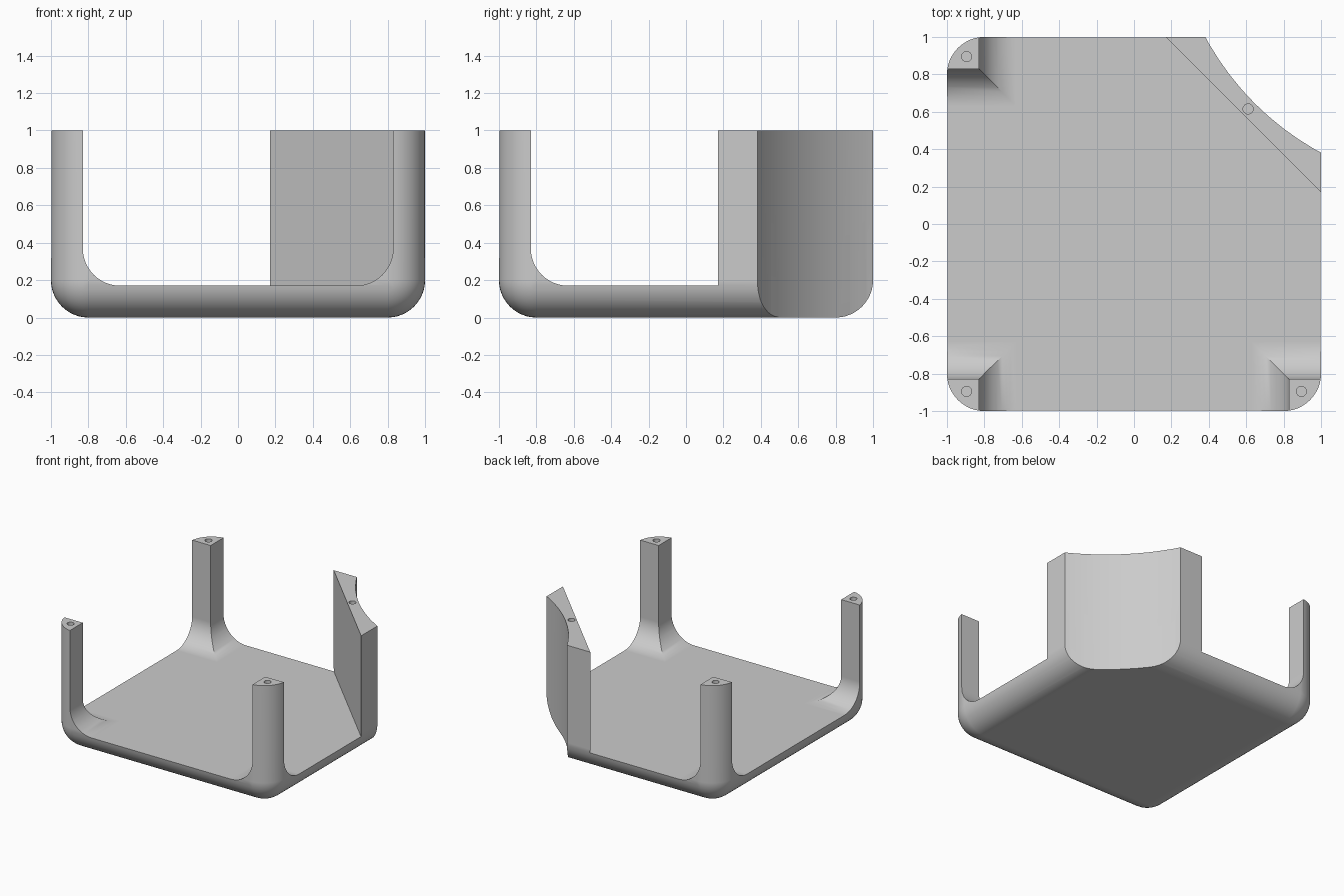
import bpy, bmesh, math
from mathutils import Vector

cube = bpy.data.objects.get("Cube")
if cube:
    bpy.data.objects.remove(cube, do_unlink=True)

RADIUS = 0.2       # outer edge rounding and window fillets
POST = 0.83        # inner face of the corner posts
FLOOR = 0.17       # floor thickness
WALL = 1.17        # inner wall plane lies on x + y = WALL

grey = bpy.data.materials.new("grey plastic")
grey.use_nodes = True
colour = (0.6, 0.6, 0.6, 1)
grey.diffuse_color = colour
grey.node_tree.nodes["Principled BSDF"].inputs["Base Color"].default_value = colour


def make_object(name, bm):
    bmesh.ops.recalc_face_normals(bm, faces=bm.faces)
    mesh = bpy.data.meshes.new(name)
    bm.to_mesh(mesh)
    bm.free()
    mesh.materials.append(grey)
    ob = bpy.data.objects.new(name, mesh)
    bpy.context.collection.objects.link(ob)
    return ob


def prism(name, profile, axis, low, high):
    """Extrude a 2D profile along an axis."""
    place = {"x": lambda a, b, d: (d, a, b),
             "y": lambda a, b, d: (a, d, b),
             "z": lambda a, b, d: (a, b, d)}[axis]
    bm = bmesh.new()
    face = bm.faces.new([bm.verts.new(place(a, b, low)) for a, b in profile])
    moved = bmesh.ops.extrude_face_region(bm, geom=[face])["geom"]
    verts = [v for v in moved if isinstance(v, bmesh.types.BMVert)]
    bmesh.ops.translate(bm, verts=verts, vec=Vector(place(0, 0, high - low)))
    ob = make_object(name, bm)
    ob.hide_render = True
    return ob


def arc(cx, cy, r, start, end, steps):
    angles = [math.radians(start + (end - start) * i / steps) for i in range(steps + 1)]
    return [(cx + r * math.cos(t), cy + r * math.sin(t)) for t in angles]


def cut(target, cutter, keep=False):
    """Subtract the cutter, bake the result and discard the cutter."""
    mod = target.modifiers.new("cut", "BOOLEAN")
    mod.operation = "DIFFERENCE"
    mod.solver = "EXACT"
    mod.object = cutter
    graph = bpy.context.evaluated_depsgraph_get()
    mesh = bpy.data.meshes.new_from_object(target.evaluated_get(graph))
    target.modifiers.clear()
    target.data = mesh
    if not keep:
        bpy.data.objects.remove(cutter, do_unlink=True)


# Solid block, rounded on every edge except around the top
bm = bmesh.new()
bmesh.ops.create_cube(bm, size=2)
for v in bm.verts:
    v.co.z = 1 if v.co.z > 0 else 0
edges = [e for e in bm.edges if min(v.co.z for v in e.verts) < 0.5]
bmesh.ops.bevel(bm, geom=edges, offset=RADIUS, segments=12, profile=0.5,
                affect="EDGES", clamp_overlap=False)
body = make_object("tray_with_posts", bm)

# Openings between the posts, with filleted lower corners, sparing the wall
inner, rise = POST - RADIUS, FLOOR + RADIUS
opening = ([(POST, 1.3), (-POST, 1.3)]
           + arc(-inner, rise, RADIUS, 180, 270, 12)
           + arc(inner, rise, RADIUS, 270, 360, 12))
wall_region = prism("wall_region", [(WALL - 2, 2), (2, WALL - 2), (2, 2)], "z", -1, 2)
for axis in "xy":
    window = prism("window_cutter_" + axis, opening, axis, -1.3, 1.3)
    cut(window, wall_region, keep=True)
    cut(body, window)
bpy.data.objects.remove(wall_region, do_unlink=True)

# Concave scoop on the outside of the wall
scoop = prism("scoop_cutter", arc(1.727, 1.727, 1.53, 0, 352.5, 94), "z", -0.5, 1.5)
cut(body, scoop)

# Screw holes in the posts and wall
for x, y in [(-0.895, 0.895), (-0.895, -0.895), (0.895, -0.895), (0.61, 0.615)]:
    hole = prism("hole_cutter", arc(x, y, 0.027, 0, 345, 23), "z", 0.7, 1.2)
    cut(body, hole)

# Smooth curved surfaces, keep the edges crisp
bpy.ops.object.select_all(action="DESELECT")
body.select_set(True)
bpy.context.view_layer.objects.active = body
bpy.ops.object.shade_smooth_by_angle(angle=math.radians(30))
normals = body.modifiers.new("even_normals", "WEIGHTED_NORMAL")
normals.keep_sharp = True
